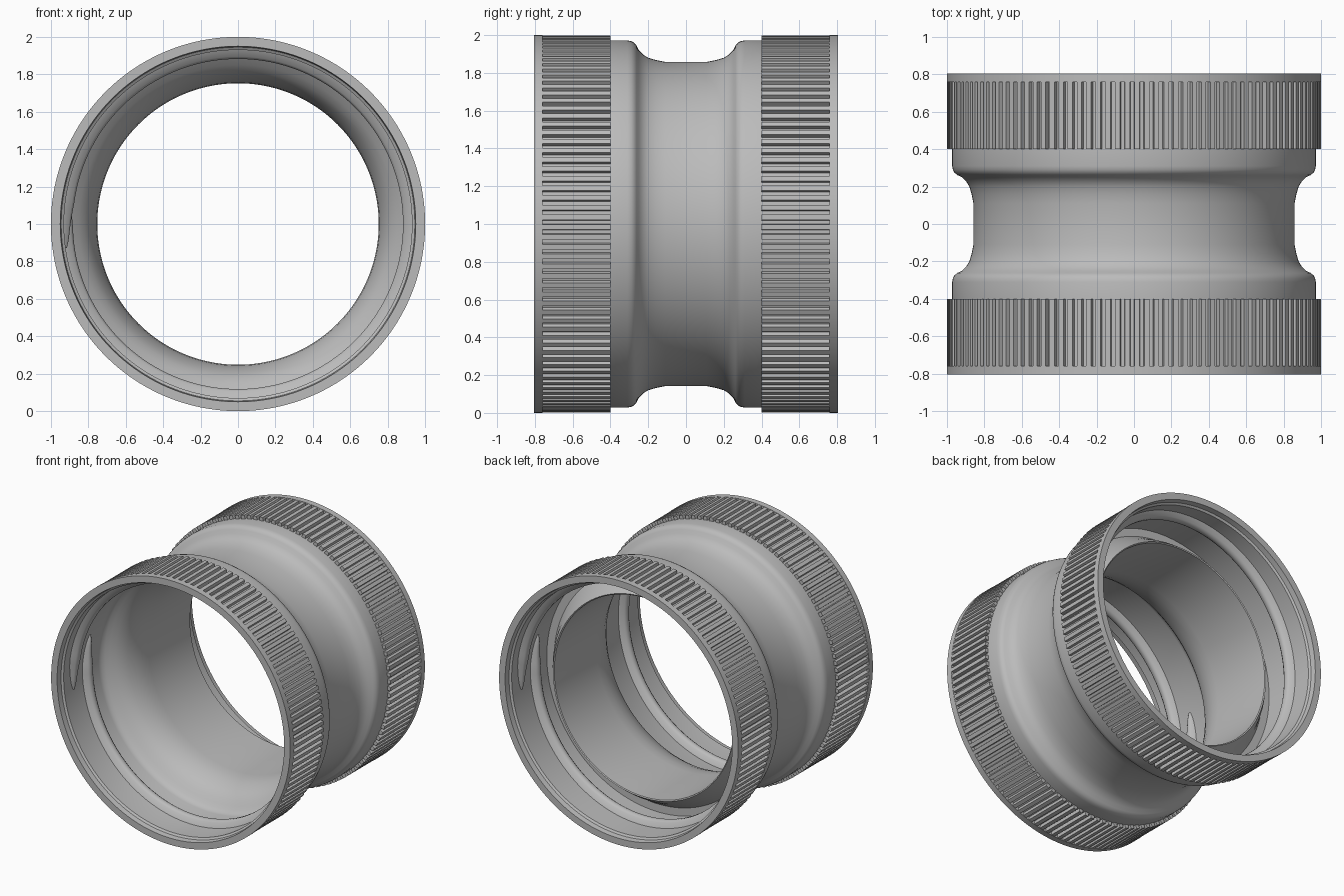
import bpy, bmesh, math

old = bpy.data.objects.get("Cube")
if old:
    bpy.data.objects.remove(old, do_unlink=True)

grey = bpy.data.materials.new("plain_grey")
grey.diffuse_color = (0.5, 0.5, 0.5, 1)
grey.use_nodes = True
grey.node_tree.nodes["Principled BSDF"].inputs["Base Color"].default_value = (0.5, 0.5, 0.5, 1)

END = 0.805    # half length
RIM = 0.76     # inner side of the plain rim band
COLLAR = 0.4   # inner side of the ribbed grip
WALL = 0.93    # inner radius of the sockets


def polar(r, a, y):
    return (r * math.cos(a), y, 1 + r * math.sin(a))


def finish(name, bm, angle=35):
    bmesh.ops.recalc_face_normals(bm, faces=bm.faces)
    mesh = bpy.data.meshes.new(name)
    bm.to_mesh(mesh)
    bm.free()
    mesh.materials.append(grey)
    ob = bpy.data.objects.new(name, mesh)
    bpy.context.collection.objects.link(ob)
    bpy.ops.object.select_all(action='DESELECT')
    ob.select_set(True)
    bpy.context.view_layer.objects.active = ob
    bpy.ops.object.shade_smooth_by_angle(angle=math.radians(angle))
    return ob


def bridge(bm, rings, close_loop):
    """Join neighbouring rings of vertices with quads."""
    n = len(rings)
    for i in range(n if close_loop else n - 1):
        a, b = rings[i], rings[(i + 1) % n]
        for j in range(len(a)):
            k = (j + 1) % len(a)
            bm.faces.new((a[j], a[k], b[k], b[j]))


def lathe(name, profile, steps=160):
    bm = bmesh.new()
    rings = [[bm.verts.new(polar(r, math.tau * s / steps, y)) for r, y in profile]
             for s in range(steps)]
    bridge(bm, rings, True)
    return finish(name, bm)


def ribbed_grip(name, side, ribs=120):
    """Ring with square ribs running along the axis."""
    bm = bmesh.new()
    outline = []
    pitch = math.tau / ribs
    for i in range(ribs):
        for r, f in ((0.972, 0.0), (0.972, 0.36), (0.998, 0.42), (0.998, 0.94)):
            outline.append((r, (i + f) * pitch))
    rings = []
    for inner, y in ((True, COLLAR), (False, COLLAR), (False, RIM), (True, RIM)):
        rings.append([bm.verts.new(polar(0.95 if inner else r, a, side * y))
                      for r, a in outline])
    bridge(bm, rings, True)
    return finish(name, bm, 30)


def thread(name, side, steps=150):
    """Raised helical bead with tapered ends on the socket wall."""
    bm = bmesh.new()
    start, sweep = math.radians(188), math.radians(382)
    rings = []
    for s in range(steps + 1):
        t = s / steps
        taper = math.sqrt(min(1, 0.02 + min(t, 1 - t) * 25))
        a = start - sweep * t
        y = 0.65 - 0.17 * t
        ring = []
        for u, h in ((-1, -0.2), (-0.6, 0.75), (-0.25, 1), (0.25, 1), (0.6, 0.75), (1, -0.2)):
            x, yy, z = polar(WALL - 0.048 * h * taper, a, -(y + 0.05 * u * taper))
            # the other end is the same bead turned half round the vertical
            ring.append(bm.verts.new((x, yy, z) if side < 0 else (-x, -yy, z)))
        rings.append(ring)
    bridge(bm, rings, False)
    bm.faces.new(rings[0])
    bm.faces.new(rings[-1])
    return finish(name, bm, 50)


# Outer skin from the waist to one end, then round the rim into the socket
outer = [(0.858, 0.11), (0.868, 0.16), (0.88, 0.2), (0.895, 0.225), (0.92, 0.25),
         (0.945, 0.262), (0.96, 0.275), (0.968, 0.29), (0.972, 0.31), (0.972, COLLAR),
         (0.96, COLLAR), (0.96, RIM), (1.0, RIM), (1.0, END),
         (0.95, END), (0.945, 0.765), (WALL, 0.755)]

# Front socket flows smoothly into the bore
funnel = [(WALL, -0.34), (0.922, -0.315), (0.905, -0.295), (0.88, -0.275), (0.85, -0.25),
          (0.82, -0.22), (0.795, -0.18), (0.77, -0.12), (0.757, -0.06), (0.752, 0.0)]

# Back socket has a tapered lip around the bore
lip = [(0.752, 0.5), (0.76, 0.505), (0.80, 0.45), (0.85, 0.36), (0.87, 0.335), (WALL, 0.335)]

front_outer = [(r, -y) for r, y in outer]
lathe("coupling_body", front_outer + funnel + lip + outer[::-1])

for side, label in ((-1, "front"), (1, "back")):
    ribbed_grip(label + "_ribbed_grip", side)
    thread(label + "_inner_thread", side)
